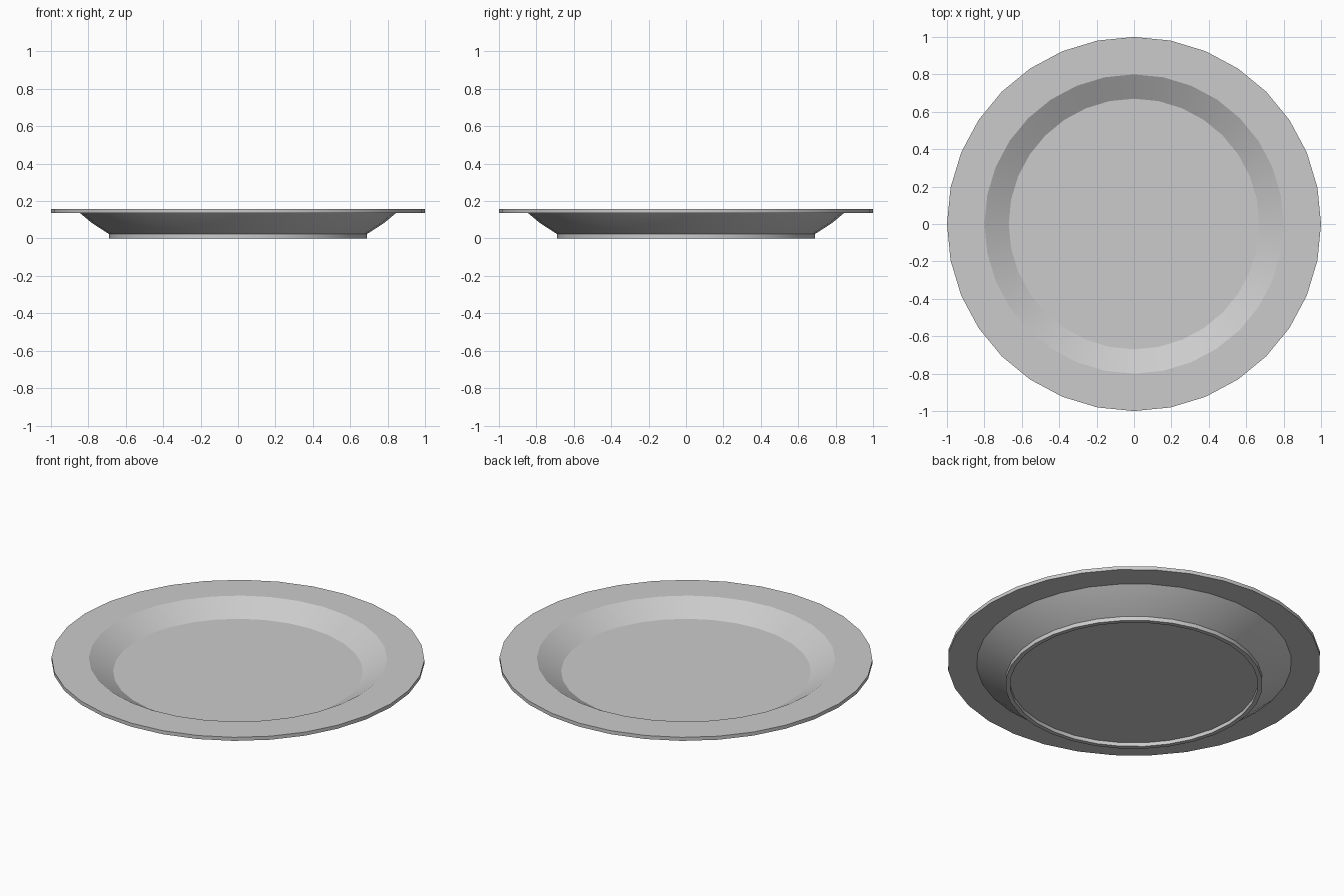
import bpy, bmesh, math

if "Cube" in bpy.data.objects:
    bpy.data.objects.remove(bpy.data.objects["Cube"])

SIDES = 32

# Cross-section (radius, height): floor, inner wall, rim, underside, foot ring, recess
PROFILE = [(0.67, 0.08), (0.80, 0.157), (1.0, 0.157), (1.0, 0.136),
           (0.845, 0.136), (0.78, 0.082), (0.69, 0.024), (0.69, 0.0),
           (0.665, 0.0), (0.665, 0.022)]

# Plate body: stacked rings bridged together
bm = bmesh.new()
rings = []
for r, z in PROFILE:
    rings.append([bm.verts.new((r * math.cos(2 * math.pi * i / SIDES),
                                r * math.sin(2 * math.pi * i / SIDES), z))
                  for i in range(SIDES)])
for a, b in zip(rings, rings[1:]):
    for i in range(SIDES):
        j = (i + 1) % SIDES
        bm.faces.new((a[i], b[i], b[j], a[j]))

# Eating surface and recessed base
bm.faces.new(rings[0])
bm.faces.new(rings[-1][::-1])
bmesh.ops.recalc_face_normals(bm, faces=bm.faces[:])

mesh = bpy.data.meshes.new("plate")
bm.to_mesh(mesh)
bm.free()
plate = bpy.data.objects.new("plate", mesh)
bpy.context.collection.objects.link(plate)

# Smooth round the walls, crisp at the rim and foot
bpy.context.view_layer.objects.active = plate
plate.select_set(True)
bpy.ops.object.shade_smooth_by_angle(angle=math.radians(25))
